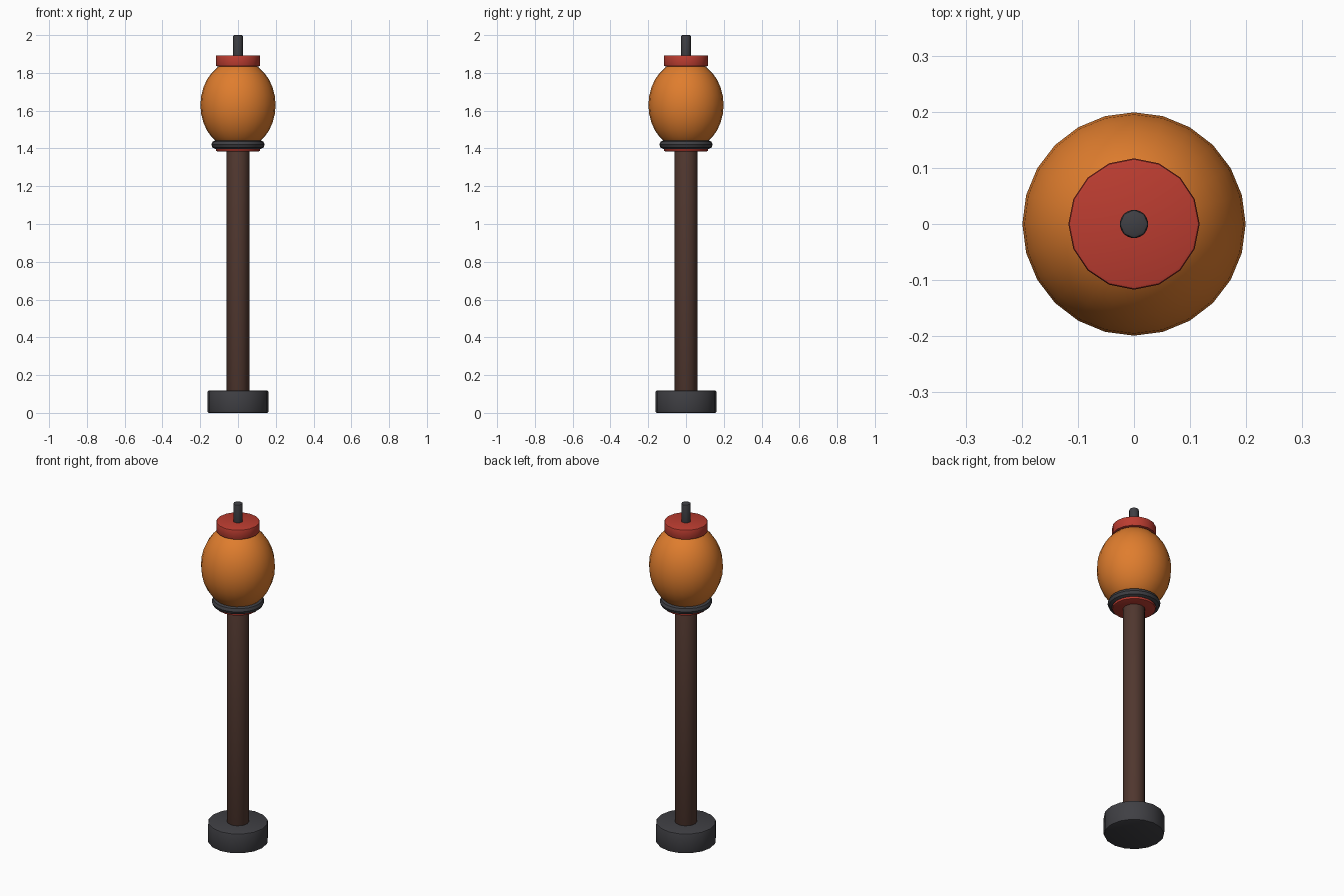
import bpy
import math

if "Cube" in bpy.data.objects:
    bpy.data.objects.remove(bpy.data.objects["Cube"], do_unlink=True)


def material(name, rgb):
    m = bpy.data.materials.new(name)
    m.use_nodes = True
    m.diffuse_color = (*rgb, 1)
    bsdf = m.node_tree.nodes["Principled BSDF"]
    bsdf.inputs["Base Color"].default_value = (*rgb, 1)
    bsdf.inputs["Roughness"].default_value = 0.7
    return m


iron = material("dark iron", (0.05, 0.05, 0.057))
wood = material("dark wood", (0.08, 0.038, 0.028))
red = material("red", (0.5, 0.046, 0.03))
amber = material("amber", (0.74, 0.205, 0.027))


def finish(name, mat):
    obj = bpy.context.object
    obj.name = name
    obj.data.materials.append(mat)
    bpy.ops.object.shade_smooth_by_angle(angle=math.radians(35))
    return obj


def drum(name, mat, sides, radius, bottom, top, bevel):
    """Upright cylinder between two heights with softened rims."""
    bpy.ops.mesh.primitive_cylinder_add(vertices=sides, radius=radius, depth=top - bottom,
                                        location=(0, 0, (bottom + top) / 2))
    obj = bpy.context.object
    mod = obj.modifiers.new("soft edges", "BEVEL")
    mod.width = bevel
    mod.segments = 2
    mod.limit_method = "ANGLE"
    mod.angle_limit = math.radians(32)
    bpy.ops.object.modifier_apply(modifier=mod.name)
    return finish(name, mat)


# Foot and post
drum("base", iron, 16, 0.162, 0, 0.118, 0.008)
drum("post", wood, 12, 0.06, 0.1, 1.4, 0.004)

# Lantern: lower cap, collar ring, globe, upper cap
drum("lower_cap", red, 16, 0.117, 1.385, 1.44, 0.006)
bpy.ops.mesh.primitive_torus_add(major_radius=0.118, minor_radius=0.023, major_segments=24,
                                 minor_segments=8, location=(0, 0, 1.42))
finish("collar_ring", iron)
bpy.ops.mesh.primitive_uv_sphere_add(segments=24, ring_count=16, radius=0.199,
                                     location=(0, 0, 1.63))
bpy.context.object.scale.z = 1.2
bpy.ops.object.transform_apply(location=False, rotation=False, scale=True)
finish("lantern_globe", amber)
drum("upper_cap", red, 16, 0.117, 1.835, 1.893, 0.006)

# Finial pin
drum("finial", iron, 8, 0.027, 1.86, 2, 0.007)
